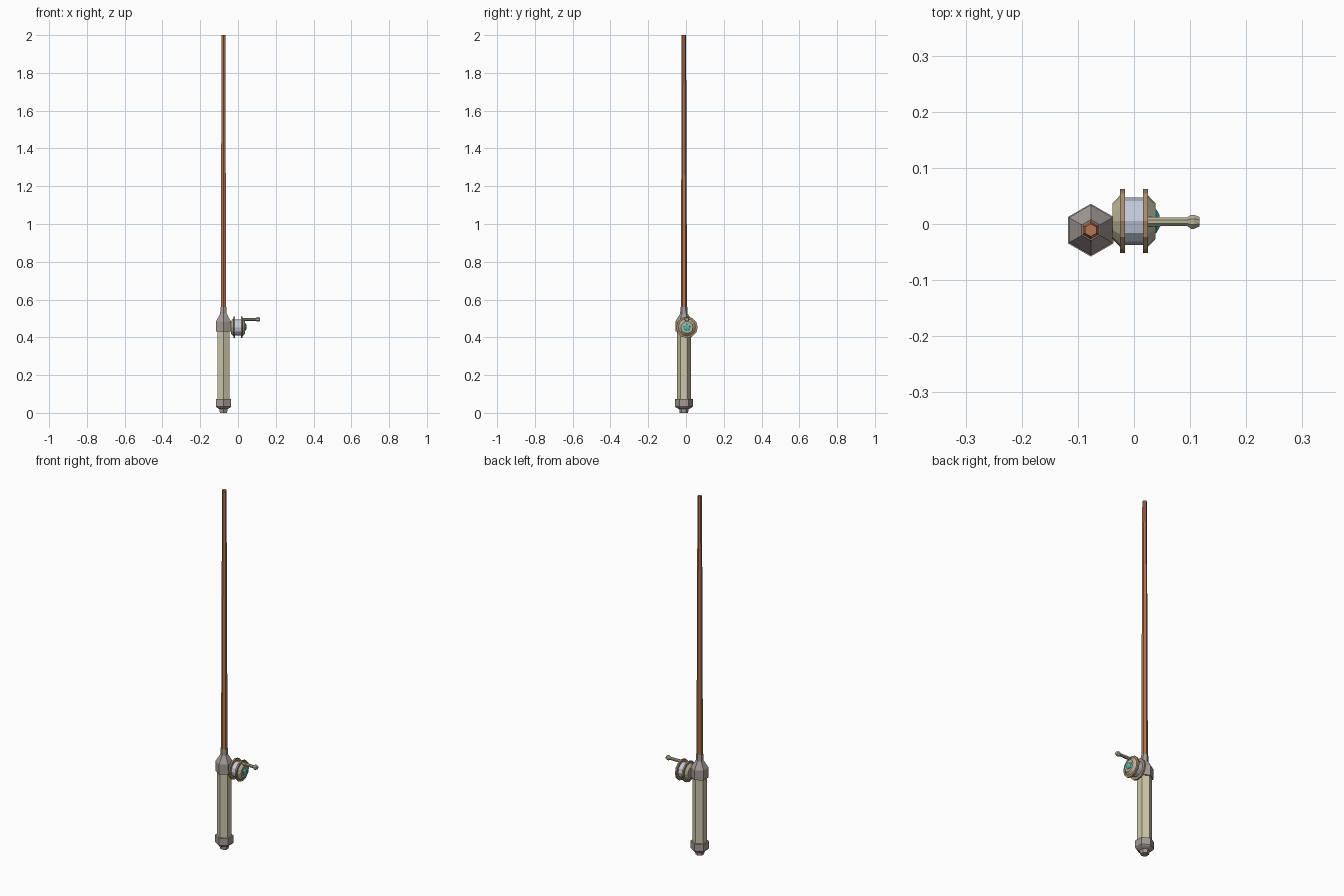
import bpy, bmesh, math
from mathutils import Matrix

if "Cube" in bpy.data.objects:
    bpy.data.objects.remove(bpy.data.objects["Cube"])


def mat(name, r, g, b):
    m = bpy.data.materials.new(name)
    m.diffuse_color = (r, g, b, 1)
    m.use_nodes = True
    m.node_tree.nodes["Principled BSDF"].inputs["Base Color"].default_value = m.diffuse_color
    return m


CREAM = mat("cream_grip", 0.60, 0.57, 0.40)
GREY = mat("warm_grey_metal", 0.37, 0.33, 0.31)
BROWN = mat("brown_wood", 0.46, 0.18, 0.085)
THREAD = mat("pale_blue_line", 0.55, 0.60, 0.72)
BRONZE = mat("bronze", 0.42, 0.27, 0.16)
KHAKI = mat("khaki_metal", 0.48, 0.45, 0.31)
TEAL = mat("teal_gem", 0.09, 0.52, 0.50)


def lathe(name, profile, sides, material, origin, along_x=False, turn=0.0):
    """Spin (position, radius) pairs around z, or around x; ends are capped."""
    bm = bmesh.new()
    rings = []
    for h, r in profile:
        rings.append([bm.verts.new((r * math.cos(turn + math.tau * i / sides),
                                    r * math.sin(turn + math.tau * i / sides), h))
                      for i in range(sides)])
    for a, b in zip(rings, rings[1:]):
        for i in range(sides):
            j = (i + 1) % sides
            bm.faces.new((a[i], a[j], b[j], b[i]))
    bm.faces.new(rings[0][::-1])
    bm.faces.new(rings[-1])
    if along_x:
        # cyclic axis change: z -> x, x -> y, y -> z
        bm.transform(Matrix(((0, 0, 1, 0), (1, 0, 0, 0), (0, 1, 0, 0), (0, 0, 0, 1))))
    bm.normal_update()
    mesh = bpy.data.meshes.new(name)
    bm.to_mesh(mesh)
    bm.free()
    mesh.materials.append(material)
    ob = bpy.data.objects.new(name, mesh)
    ob.location = origin
    bpy.context.collection.objects.link(ob)
    return ob


# Rod: hexagonal parts stacked on one axis, corners facing front and back
ROD = (-0.077, -0.011, 0)
Q = math.pi / 2
lathe("butt_cap", [(0, 0.022), (0.02, 0.025), (0.028, 0.042), (0.034, 0.047), (0.073, 0.047)],
      6, GREY, ROD, turn=Q)
lathe("grip", [(0.07, 0.037), (0.435, 0.037)], 6, CREAM, ROD, turn=Q)
lathe("collar", [(0.43, 0.045), (0.485, 0.045), (0.525, 0.020), (0.56, 0.0185)],
      6, GREY, ROD, turn=Q)
lathe("rod_blank", [(0.555, 0.0165), (2.0, 0.0115)], 6, BROWN, ROD, turn=Q)

# Reel: parts along the x axis
REEL = (0, 0.005, 0.453)
lathe("spool", [(-0.018, 0.042), (0.018, 0.042)], 12, THREAD, REEL, True)
for side, label in ((-1, "left"), (1, "right")):
    ends = sorted((side * 0.016, side * 0.025))
    lathe(label + "_flange", [(e, 0.057) for e in ends], 12, BRONZE, REEL, True)
    dome = sorted([(side * 0.024, 0.047), (side * 0.038, 0.032)])
    lathe(label + "_dome", dome, 12, KHAKI, REEL, True)

# Gem in the middle of the right dome
lathe("gem", [(0.037, 0.022), (0.040, 0.022), (0.045, 0.013)], 5, TEAL, REEL, True, Q)

# Crank handle with a knob at its end
lathe("crank", [(0.024, 0.009), (0.094, 0.008), (0.102, 0.0135), (0.107, 0.0135), (0.117, 0.009)],
      8, KHAKI, (0, 0.004, 0.495), True, math.pi / 8)
